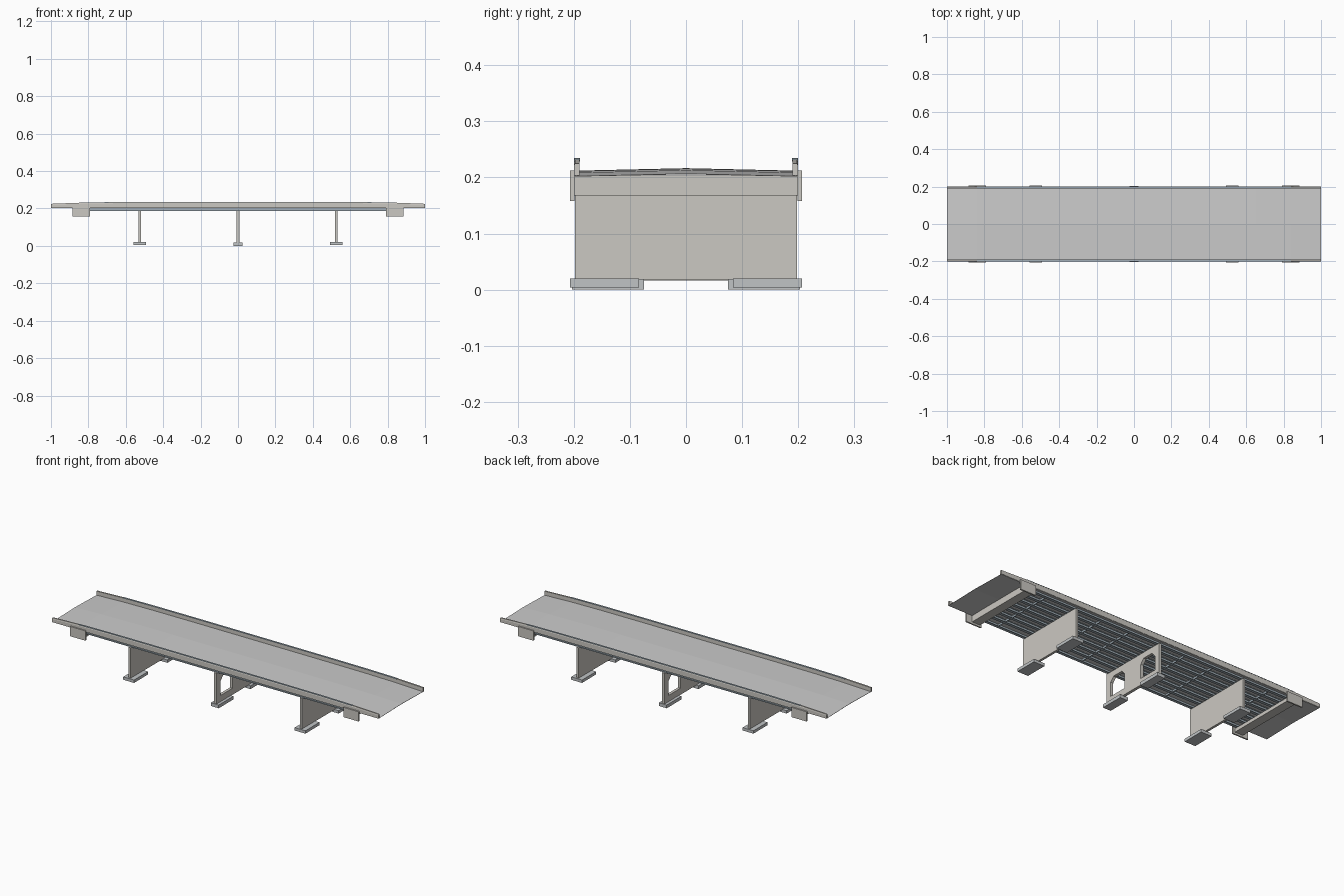
import bpy, bmesh

if "Cube" in bpy.data.objects:
    bpy.data.objects.remove(bpy.data.objects["Cube"])


def material(name, rgb):
    m = bpy.data.materials.new(name)
    m.diffuse_color = (*rgb, 1)
    m.use_nodes = True
    m.node_tree.nodes["Principled BSDF"].inputs["Base Color"].default_value = m.diffuse_color
    return m


concrete = material("concrete", (0.60, 0.58, 0.54))
road = material("road_grey", (0.58, 0.58, 0.57))
steel = material("steel_blue", (0.36, 0.43, 0.48))
base = material("footing_grey", (0.53, 0.55, 0.56))


def finish(name, bm, mat):
    bmesh.ops.recalc_face_normals(bm, faces=bm.faces)
    me = bpy.data.meshes.new(name)
    bm.to_mesh(me)
    bm.free()
    me.materials.append(mat)
    ob = bpy.data.objects.new(name, me)
    bpy.context.collection.objects.link(ob)
    return ob


def box(name, x0, x1, y0, y1, z0, z1, mat):
    bm = bmesh.new()
    bmesh.ops.create_cube(bm, size=1)
    for v in bm.verts:
        v.co = (x0 + (v.co.x + .5) * (x1 - x0),
                y0 + (v.co.y + .5) * (y1 - y0),
                z0 + (v.co.z + .5) * (z1 - z0))
    return finish(name, bm, mat)


def loft(name, sections, mat):
    """Skin a list of closed rings of 3D points and cap both ends."""
    bm = bmesh.new()
    rings = [[bm.verts.new(p) for p in s] for s in sections]
    n = len(rings[0])
    for a, b in zip(rings, rings[1:]):
        for i in range(n):
            j = (i + 1) % n
            bm.faces.new((a[i], a[j], b[j], b[i]))
    bm.faces.new(rings[0])
    bm.faces.new(rings[-1])
    return finish(name, bm, mat)


# vertical profile: (x, drop of the road surface)
half = [(0, 0), (.40, 0), (.65, .0008), (.84, .0035), (1, .0095)]
stations = [(-x, d) for x, d in reversed(half[1:])] + half

# cambered road deck
loft("road_deck", [[(x, -.198, .2015), (x, 0, .2055), (x, .198, .2015),
                    (x, .198, .212 - d), (x, 0, .2165 - d), (x, -.198, .212 - d)]
                   for x, d in stations], road)

# parapets with a slim cap
for side, s in (("front", -1), ("back", 1)):
    loft(side + "_parapet", [[(x, s * .2, .203), (x, s * .2, .229 - d), (x, s * .198, .2345 - d),
                              (x, s * .1895, .2345 - d), (x, s * .1895, .203)]
                             for x, d in stations], concrete)
    loft(side + "_parapet_rail", [[(x, s * .1995, .232 - d), (x, s * .1995, .235 - d),
                                   (x, s * .189, .235 - d), (x, s * .189, .232 - d)]
                                  for x, d in stations if abs(x) < .9], steel)

# steel I-girders
prof = [(-.008, .187), (.008, .187), (.008, .189), (.002, .189), (.002, .202), (.007, .202),
        (.007, .2035), (-.007, .2035), (-.007, .202), (-.002, .202), (-.002, .189), (-.008, .189)]
COUNT = 8
for i in range(COUNT):
    y = -.182 + .364 * i / (COUNT - 1)
    loft(f"girder_{i + 1}", [[(x, y + a, b) for a, b in prof] for x in (-.82, .82)], steel)

# cross bracing between girders
for i, x in enumerate((-.7, -.35, -.175, .175, .35, .7)):
    box(f"cross_brace_{i + 1}", x - .002, x + .002, -.182, .182, .191, .201, steel)

# abutments with seat, back wall and wing walls
for side, s in (("left", -1), ("right", 1)):
    box(side + "_abutment_seat", *sorted((s * .80, s * .85)), -.2, .2, .168, .187, concrete)
    box(side + "_abutment_back_wall", *sorted((s * .832, s * .85)), -.2, .2, .187, .203, concrete)
    for n, t in (("front", -1), ("back", 1)):
        box(f"{side}_{n}_wing_wall", *sorted((s * .79, s * .884)),
            *sorted((t * .199, t * .207)), .158, .212, concrete)

# solid outer piers on paired footings
for side, cx in (("left", -.525), ("right", .525)):
    box(side + "_pier", cx - .0065, cx + .0065, -.198, .198, .018, .188, concrete)
    for n, t in (("front", -1), ("back", 1)):
        box(f"{side}_pier_{n}_footing", cx - .033, cx + .033,
            *sorted((t * .084, t * .207)), .004, .02, base)

# centre pier wall with two chamfered openings
T = .008
pier = box("centre_pier", -T, T, -.198, .198, .016, .188, concrete)
arch = [(.06, .052), (.165, .052), (.165, .13), (.143, .155), (.082, .155), (.06, .13)]
for s in (-1, 1):
    cutter = loft("opening_cutter", [[(x, s * y, z) for y, z in arch] for x in (-.05, .05)], concrete)
    cutter.hide_render = True
    cutter.hide_viewport = True
    mod = pier.modifiers.new("opening", "BOOLEAN")
    mod.object = cutter
    mod.solver = "EXACT"
    box("centre_pier_footing", -.024, .024, *sorted((s * .075, s * .203)), 0, .018, base)
